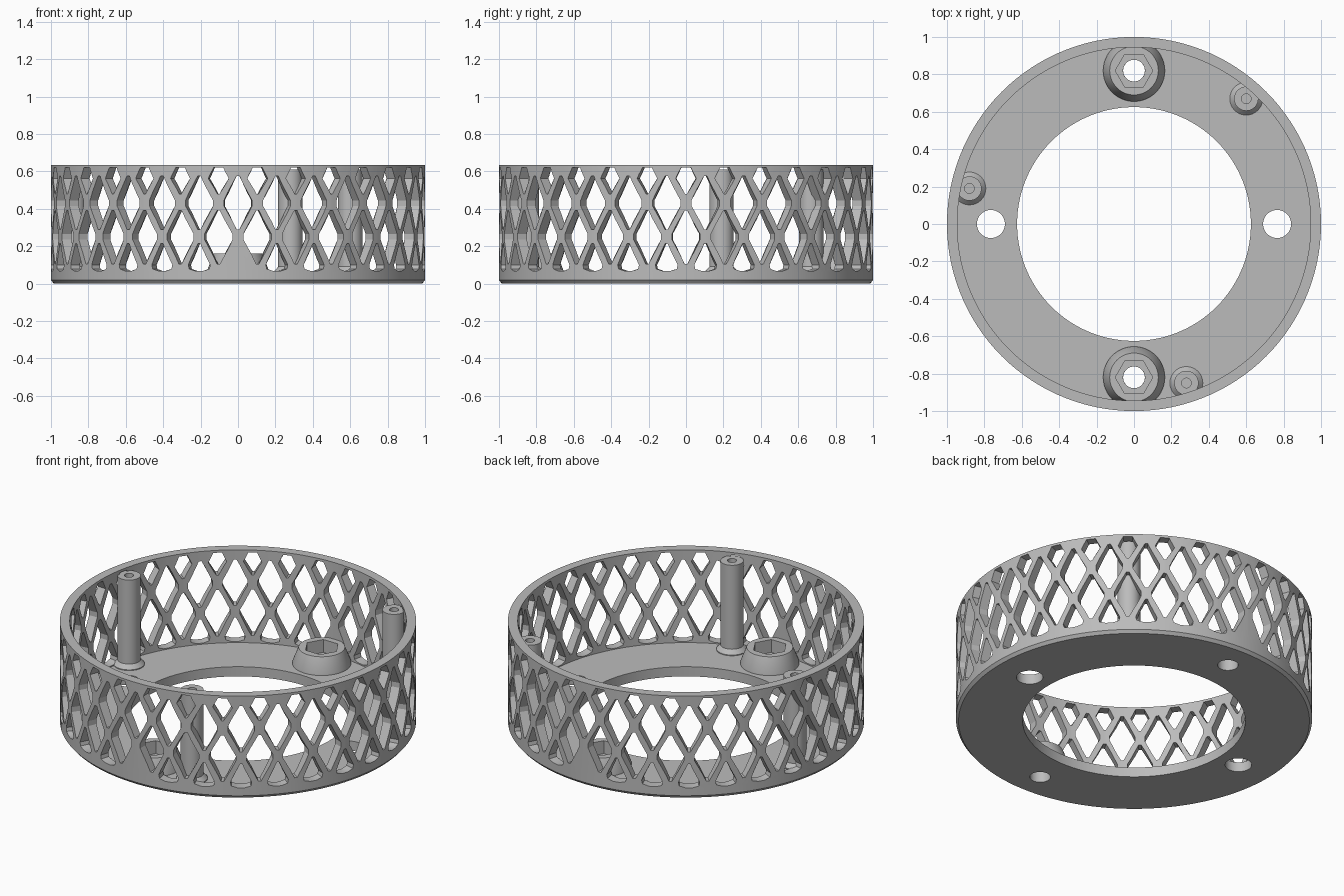
import bpy, bmesh, math
from math import sin, cos, pi

if "Cube" in bpy.data.objects:
    bpy.data.objects.remove(bpy.data.objects["Cube"])

grey = bpy.data.materials.new("grey plastic")
grey.diffuse_color = (0.5, 0.5, 0.5, 1)
grey.use_nodes = True
grey.node_tree.nodes["Principled BSDF"].inputs["Base Color"].default_value = grey.diffuse_color

FLOOR, TOP, R_OUT, R_IN, COUNT = 0.06, 0.635, 1.0, 0.945, 30


def finish(name, bm):
    bmesh.ops.recalc_face_normals(bm, faces=bm.faces)
    mesh = bpy.data.meshes.new(name)
    bm.to_mesh(mesh)
    bm.free()
    mesh.materials.append(grey)
    ob = bpy.data.objects.new(name, mesh)
    bpy.context.collection.objects.link(ob)
    return ob


def lathe(bm, profile, x=0, y=0, steps=48, start=0.0):
    """Revolve a closed (radius, z) profile; points on the axis become caps."""
    rings = []
    for i in range(steps):
        a = start + 2 * pi * i / steps
        rings.append([bm.verts.new((x + r * cos(a), y + r * sin(a), z)) for r, z in profile])
    n = len(profile)
    for i in range(steps):
        p, q = rings[i], rings[(i + 1) % steps]
        for k in range(n):
            m = (k + 1) % n
            bm.faces.new((p[k], q[k], q[m], p[m]))


def rod(bm, x, y, r, z0, z1, steps=32):
    """Solid cylinder or hexagonal prism."""
    loops = [[bm.verts.new((x + r * cos(2 * pi * i / steps), y + r * sin(2 * pi * i / steps), z))
              for i in range(steps)] for z in (z0, z1)]
    bridge(bm, loops)


def bridge(bm, loops):
    a, b = loops
    n = len(a)
    bm.faces.new(a)
    bm.faces.new(b)
    for i in range(n):
        j = (i + 1) % n
        bm.faces.new((a[i], a[j], b[j], b[i]))


def cut(ob, bm):
    """Subtract a cutter mesh and throw it away."""
    cutter = finish("cutter", bm)
    cutter.hide_render = True
    mod = ob.modifiers.new("cut", 'BOOLEAN')
    mod.operation, mod.solver, mod.object = 'DIFFERENCE', 'EXACT', cutter
    select(ob)
    bpy.ops.object.modifier_apply(modifier=mod.name)
    bpy.data.objects.remove(cutter)


def select(ob):
    bpy.ops.object.select_all(action='DESELECT')
    bpy.context.view_layer.objects.active = ob
    ob.select_set(True)


def smooth(ob):
    select(ob)
    bpy.ops.object.shade_smooth_by_angle(angle=math.radians(25))


# Base plate with chamfered rim, two side holes and two bolt holes
bm = bmesh.new()
lathe(bm, [(0.625, 0), (0.985, 0), (R_OUT, 0.018), (R_OUT, FLOOR), (0.625, FLOOR)], steps=120)
plate = finish("base_plate", bm)
bm = bmesh.new()
for s in (-1, 1):
    rod(bm, 0.765 * s, 0, 0.075, -0.1, 0.2)
    rod(bm, 0, 0.82 * s, 0.058, -0.1, 0.2)
cut(plate, bm)
smooth(plate)

# Lattice wall: a plain ring with rows of openings cut radially
bm = bmesh.new()
lathe(bm, [(R_IN, FLOOR), (R_OUT, FLOOR), (R_OUT, TOP), (R_IN, TOP)], steps=120)
wall = finish("lattice_wall", bm)


def diamond(z, lo, hi):
    return [(0.008, lo), (0.075, z - 0.015), (0.075, z + 0.015), (0.008, hi)]


# (phase in pitches, right half of the outline as (offset, z))
rows = [
    (0.0, diamond(0.43, 0.29, 0.575)),
    (0.5, diamond(0.25, 0.105, 0.39)),
    (0.5, [(0.006, 0.48), (0.055, 0.562), (0.026, 0.62)]),
    (0.0, [(0.02, 0.067), (0.055, 0.078), (0.06, 0.1), (0.006, 0.215)]),
]
bm = bmesh.new()
for row, (phase, half) in enumerate(rows):
    outline = half + [(-u, z) for u, z in reversed(half)]
    for i in range(COUNT):
        if row == 3 and i in (0, COUNT // 2):
            continue  # stays closed in front of the bolt bosses
        a0 = -pi / 2 + (i + phase) * 2 * pi / COUNT
        bridge(bm, [[bm.verts.new((r * cos(a0 + u), r * sin(a0 + u), z)) for u, z in outline]
                    for r in (0.9, 1.05)])
cut(wall, bm)
smooth(wall)

# Bolt bosses: cones with a hexagonal nut pocket and a through hole
for s, side in ((-1, "front"), (1, "back")):
    bm = bmesh.new()
    lathe(bm, [(0.058, FLOOR - 0.01), (0.165, FLOOR - 0.01), (0.165, FLOOR + 0.01),
               (0.13, 0.16), (0.058, 0.16)], 0, 0.82 * s)
    boss = finish(side + "_boss", bm)
    bm = bmesh.new()
    rod(bm, 0, 0.82 * s, 0.1, 0.08, 0.3, 6)
    cut(boss, bm)
    smooth(boss)

# Screw posts with a flared foot and a blind screw hole
for name, x, y in (("back_right", 0.6, 0.67), ("left", -0.88, 0.19), ("front_right", 0.28, -0.85)):
    bm = bmesh.new()
    lathe(bm, [(0, FLOOR - 0.01), (0.088, FLOOR - 0.01), (0.088, FLOOR + 0.005), (0.065, 0.09),
               (0.065, 0.61), (0.026, 0.61), (0.026, 0.4), (0, 0.4)], x, y, 32)
    bmesh.ops.remove_doubles(bm, verts=bm.verts, dist=1e-5)
    smooth(finish(name + "_post", bm))
